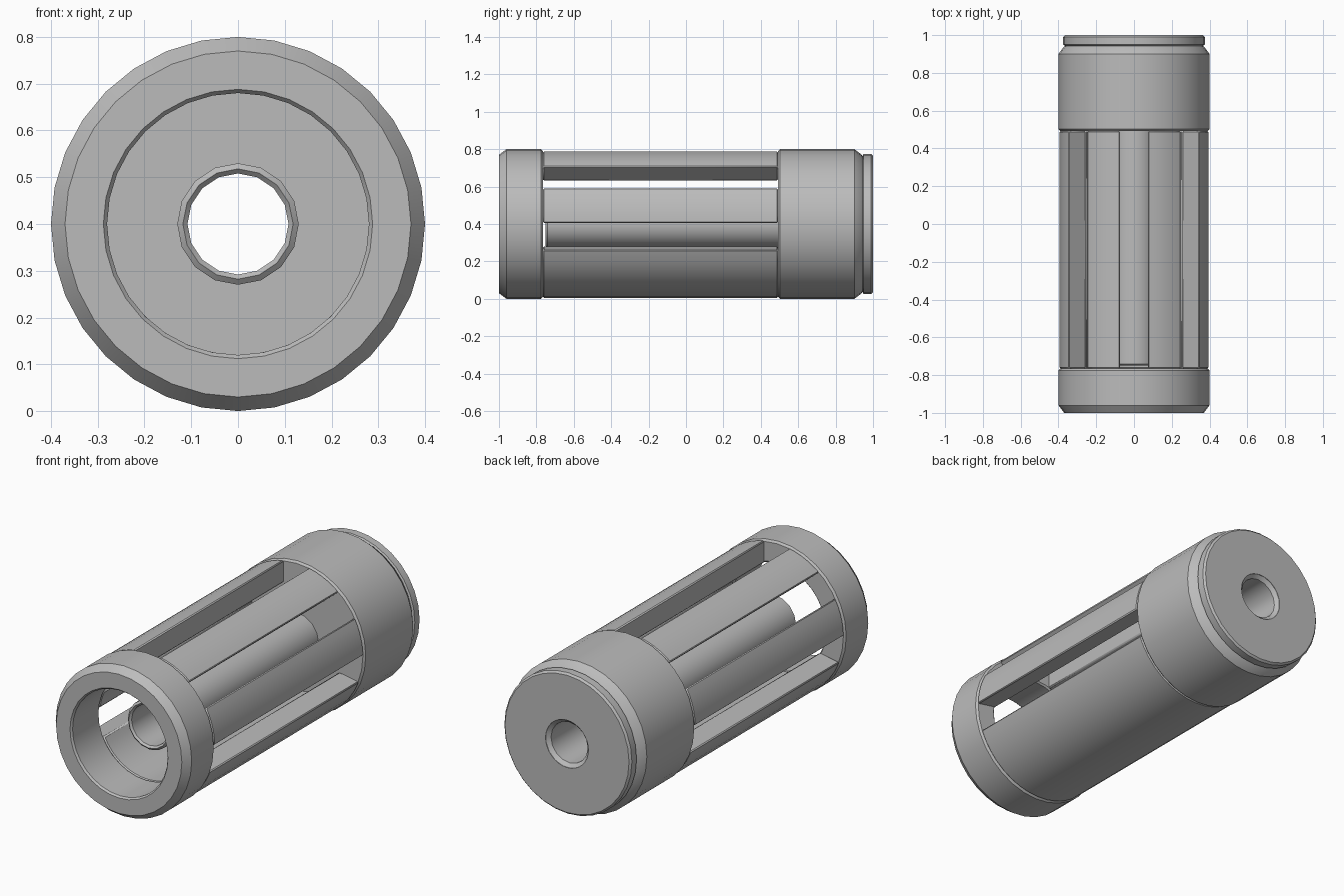
import bpy, bmesh, math
from math import radians, sin, cos, asin, degrees

if "Cube" in bpy.data.objects:
    bpy.data.objects.remove(bpy.data.objects["Cube"], do_unlink=True)

AXIS_Z = 0.4
OUTER, BORE = 0.395, 0.28
SLOT_HALF = 0.074

metal = bpy.data.materials.new("plain_grey")
metal.use_nodes = True
metal.diffuse_color = (0.5, 0.5, 0.5, 1)
metal.node_tree.nodes["Principled BSDF"].inputs["Base Color"].default_value = (0.5, 0.5, 0.5, 1)


def finish(name, bm):
    bmesh.ops.recalc_face_normals(bm, faces=bm.faces)
    mesh = bpy.data.meshes.new(name)
    bm.to_mesh(mesh)
    bm.free()
    obj = bpy.data.objects.new(name, mesh)
    bpy.context.collection.objects.link(obj)
    mesh.materials.append(metal)
    bpy.ops.object.select_all(action="DESELECT")
    obj.select_set(True)
    bpy.context.view_layer.objects.active = obj
    bpy.ops.object.shade_smooth_by_angle(angle=radians(25))
    return obj


def lathe(name, profile, sides):
    """Turn a closed (y, radius) profile around the long axis."""
    bm = bmesh.new()
    rings = []
    for i in range(sides):
        a = math.tau * i / sides
        rings.append([bm.verts.new((r * sin(a), y, AXIS_Z + r * cos(a))) for y, r in profile])
    n = len(profile)
    for i in range(sides):
        p, q = rings[i], rings[(i + 1) % sides]
        for j in range(n):
            k = (j + 1) % n
            bm.faces.new((p[j], p[k], q[k], q[j]))
    return finish(name, bm)


def bar(name, slot_a, slot_b, y0, y1):
    """Curved wall between two parallel-sided slots."""
    def arc(radius, steps):
        off = degrees(asin(SLOT_HALF / radius))
        a, b = slot_a + off, slot_b - off
        angles = [radians(a + (b - a) * i / steps) for i in range(steps + 1)]
        return [(radius * cos(t), AXIS_Z + radius * sin(t)) for t in angles]

    steps = max(3, round((slot_b - slot_a) / 10))
    bm = bmesh.new()
    front, back = [], []
    for ro, ri in zip(arc(OUTER, steps), arc(BORE, steps)):
        front.append([bm.verts.new((x, y0, z)) for x, z in (ro, ri)])
        back.append([bm.verts.new((x, y1, z)) for x, z in (ro, ri)])
    for i in range(steps):
        (a, b), (c, d) = front[i], front[i + 1]
        (e, f), (g, h) = back[i], back[i + 1]
        for face in ((a, b, d, c), (e, g, h, f), (a, c, g, e), (b, f, h, d)):
            bm.faces.new(face)
    for i in (0, steps):
        bm.faces.new((front[i][0], front[i][1], back[i][1], back[i][0]))
    obj = finish(name, bm)
    # small softened edges along the slots and ends
    bevel = obj.modifiers.new("edge_bevel", "BEVEL")
    bevel.width = 0.006
    bevel.segments = 1
    bevel.limit_method = "ANGLE"
    bevel.angle_limit = radians(40)


# Front ring with a chamfered rim and wide bore
lathe("front_ring", [
    (-1, 0.288), (-1, 0.37), (-0.96, 0.4), (-0.775, 0.4), (-0.765, 0.39),
    (-0.765, 0.288), (-0.773, BORE), (-0.99, BORE)], 32)

# Slotted cage: four bars over a closed underside
slots = [-10, 40, 90, 140, 190, 350]
names = ["left_lower_bar", "left_upper_bar", "right_upper_bar", "right_lower_bar", "underside_wall"]
for name, a, b in zip(names, slots, slots[1:]):
    bar(name, a, b, -0.765, 0.492)

# Rear body
lathe("rear_body", [
    (0.492, 0.126), (0.492, 0.39), (0.502, 0.4), (0.9, 0.4), (0.938, 0.372),
    (0.945, 0.36), (0.945, 0.126)], 32)

# Rear flange
lathe("rear_flange", [
    (0.94, 0.126), (0.94, 0.36), (0.95, 0.375), (0.99, 0.375), (1, 0.365), (1, 0.126)], 32)

# Inner tube running through to the back
lathe("inner_tube", [
    (-0.75, 0.118), (-0.74, 0.13), (1, 0.13), (0.98, 0.108), (-0.74, 0.108)], 16)
